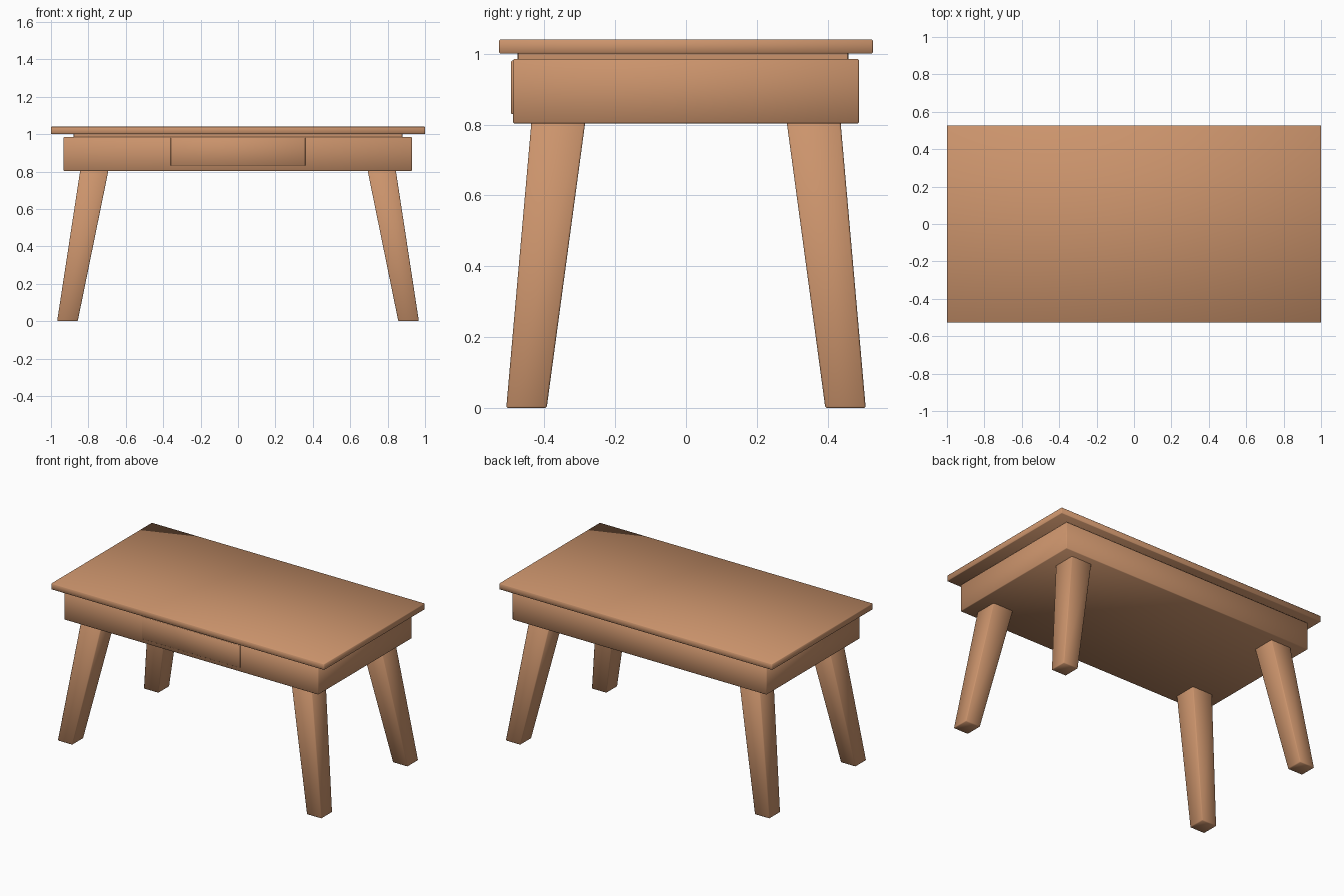
import bpy, bmesh

if "Cube" in bpy.data.objects:
    bpy.data.objects.remove(bpy.data.objects["Cube"])

wood = bpy.data.materials.new("warm wood")
wood.diffuse_color = (0.60, 0.295, 0.15, 1)
wood.use_nodes = True
wood.node_tree.nodes["Principled BSDF"].inputs["Base Color"].default_value = wood.diffuse_color


def solid(name, bottom, top, bevel, smooth=True):
    """Tapered block between two rectangles (x0, x1, y0, y1, z)."""
    bm = bmesh.new()
    rings = []
    for x0, x1, y0, y1, z in (bottom, top):
        rings.append([bm.verts.new(p) for p in
                      ((x0, y0, z), (x1, y0, z), (x1, y1, z), (x0, y1, z))])
    lo, hi = rings
    bm.faces.new(lo[::-1])
    bm.faces.new(hi)
    for i in range(4):
        j = (i + 1) % 4
        bm.faces.new((lo[i], lo[j], hi[j], hi[i]))
    # Softened edges
    bmesh.ops.bevel(bm, geom=bm.edges[:], offset=bevel, segments=1,
                    affect='EDGES')
    bmesh.ops.recalc_face_normals(bm, faces=bm.faces[:])
    for f in bm.faces:
        f.smooth = smooth
    mesh = bpy.data.meshes.new(name)
    bm.to_mesh(mesh)
    bm.free()
    mesh.materials.append(wood)
    obj = bpy.data.objects.new(name, mesh)
    bpy.context.collection.objects.link(obj)
    return obj


def box(name, x0, x1, y0, y1, z0, z1, bevel, smooth=True):
    return solid(name, (x0, x1, y0, y1, z0), (x0, x1, y0, y1, z1), bevel, smooth)


# Table top, spacer below it, and the deep apron
box("table_top", -1, 1, -0.527, 0.527, 1.0, 1.04, 0.003)
box("top_spacer", -0.88, 0.88, -0.475, 0.458, 0.96, 1.005, 0.002, False)
box("apron", -0.932, 0.93, -0.488, 0.488, 0.803, 0.985, 0.004)

# Drawer front, barely proud of the apron
box("drawer_front", -0.36, 0.36, -0.493, -0.47, 0.83, 0.98, 0.002)

# Splayed legs, narrower at the foot
for sx, side in ((-1, "left"), (1, "right")):
    for sy, end in ((-1, "front"), (1, "back")):
        def rect(xi, xo, yi, yo, z):
            xs, ys = sorted((sx * xi, sx * xo)), sorted((sy * yi, sy * yo))
            return (*xs, *ys, z)
        solid(f"{end}_{side}_leg",
              rect(0.857, 0.967, 0.393, 0.507, 0.0),
              rect(0.688, 0.84, 0.281, 0.434, 0.83), 0.005)
